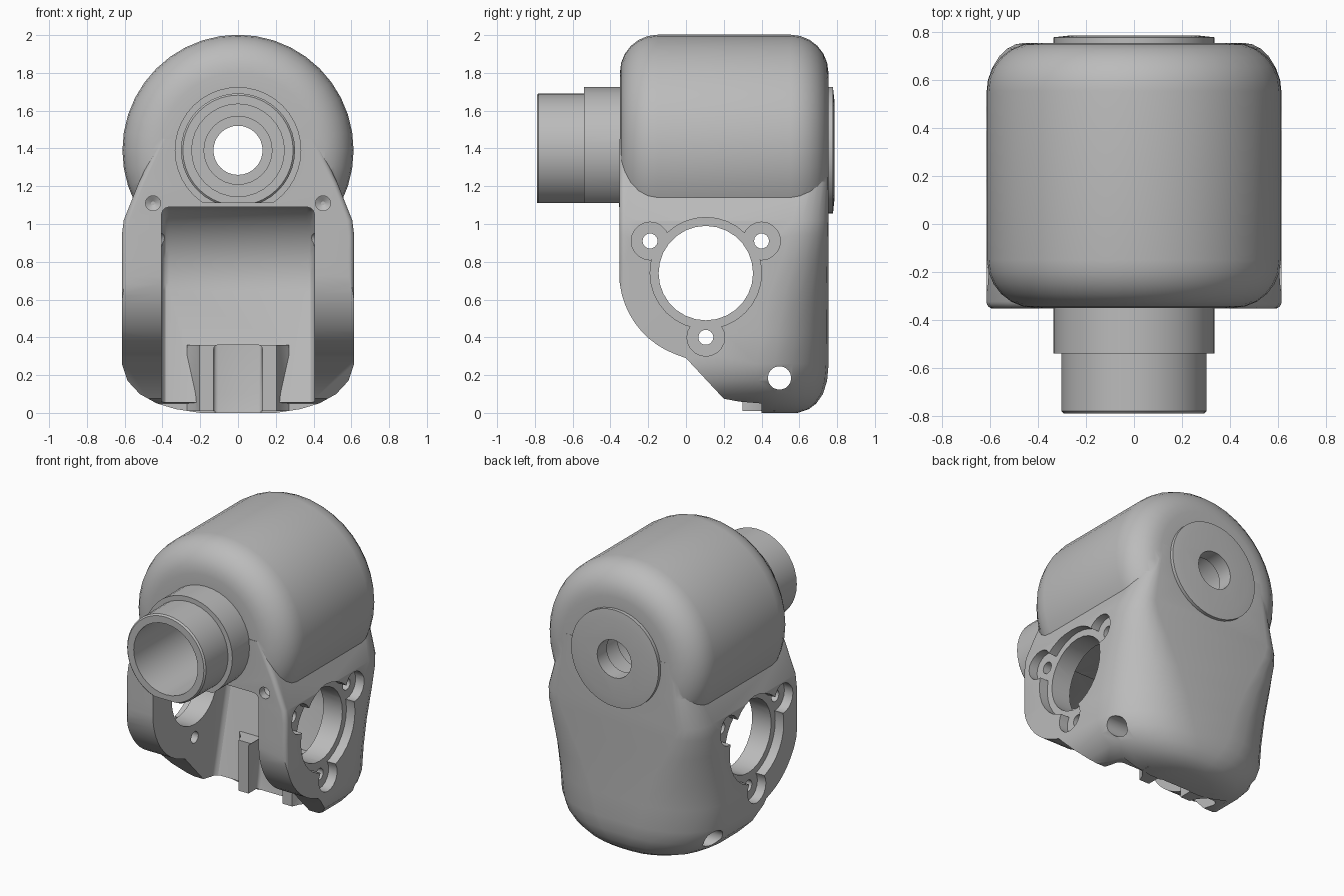
import bpy, bmesh
from math import sin, cos, pi, radians

old = bpy.data.objects.get("Cube")
if old:
    bpy.data.objects.remove(old, do_unlink=True)

grey = bpy.data.materials.new("plain_grey")
grey.use_nodes = True
grey.diffuse_color = (0.5, 0.5, 0.5, 1)
grey.node_tree.nodes["Principled BSDF"].inputs["Base Color"].default_value = (0.5, 0.5, 0.5, 1)

BARREL_Z = 1.39            # axis of the round housing
PIVOT = (0.105, 0.74)      # y, z of the side opening


def loft(name, rings, edge_bevel=0):
    """Skin a row of equal rings and cap both ends."""
    bm = bmesh.new()
    rows = [[bm.verts.new(p) for p in ring] for ring in rings]
    n = len(rows[0])
    for a, b in zip(rows, rows[1:]):
        for i in range(n):
            j = (i + 1) % n
            bm.faces.new((a[i], a[j], b[j], b[i]))
    caps = [bm.faces.new(rows[0]), bm.faces.new(rows[-1])]
    bmesh.ops.recalc_face_normals(bm, faces=bm.faces)
    if edge_bevel:
        edges = [e for f in caps for e in f.edges]
        bmesh.ops.bevel(bm, geom=edges, offset=edge_bevel, segments=3,
                        profile=0.5, affect='EDGES')
    mesh = bpy.data.meshes.new(name)
    bm.to_mesh(mesh)
    bm.free()
    mesh.materials.append(grey)
    ob = bpy.data.objects.new(name, mesh)
    bpy.context.collection.objects.link(ob)
    return ob


def prism(name, outline, x0, x1, bevel=0):
    """Extrude a (y, z) outline across x."""
    return loft(name, [[(x, y, z) for y, z in outline] for x in (x0, x1)], bevel)


def arc(c, r, a0, a1, n):
    return [(c[0] + r * cos(radians(a0 + (a1 - a0) * i / n)),
             c[1] + r * sin(radians(a0 + (a1 - a0) * i / n))) for i in range(n + 1)]


def disc_x(y, z, r, x0, x1, n=24):
    return prism("cutter", arc((y, z), r, 0, 360 - 360 / n, n - 1), x0, x1)


def turned(name, profile, n=40, x=0, z=BARREL_Z):
    """Turn a (y, radius) profile round an axis along y."""
    return loft(name, [[(x + r * cos(2 * pi * i / n), y, z + r * sin(2 * pi * i / n))
                        for i in range(n)] for y, r in profile])


def combine(target, tool, operation='DIFFERENCE'):
    mod = target.modifiers.new("combine", 'BOOLEAN')
    mod.operation, mod.solver, mod.object = operation, 'EXACT', tool
    bpy.context.view_layer.objects.active = target
    bpy.ops.object.modifier_apply(modifier=mod.name)
    bpy.data.objects.remove(tool, do_unlink=True)


def section(z, w, back, rx, ry):
    """Rounded outline of the lower body: wide soft corners at the back."""
    front, pts = -0.353, []
    for sx, sy, start in ((1, 1, 0), (-1, 1, 90), (-1, -1, 180), (1, -1, 270)):
        ax, ay = (rx, ry) if sy > 0 else (0.03, 0.03)
        cx, cy = sx * (w - ax), (back - ay if sy > 0 else front + ay)
        for i in range(7):
            a = radians(start + 15 * i)
            pts.append((cx + ax * cos(a), cy + ay * sin(a), z))
    return pts


# Lower body, tapering into the barrel above
levels = [(0.0, .20, .59, .17, .13), (.02, .33, .65, .29, .22), (.05, .43, .69, .37, .29),
          (.10, .52, .725, .44, .34), (.17, .585, .747, .47, .37), (.26, .615, .755, .46, .38),
          (.42, .615, .755, .42, .36), (.60, .615, .755, .35, .32), (.80, .615, .755, .25, .25),
          (.94, .615, .755, .18, .21), (1.02, .605, .755, .15, .19),
          (1.22, .525, .755, .10, .12), (1.45, .415, .755, .03, .03)]
housing = loft("gear_housing", [section(*lv) for lv in levels])

# Round barrel with soft rims, front tube and rear boss
soft_front = arc((-.15, .412), .2, 180, 90, 6)
soft_back = arc((.554, .412), .2, 90, 0, 6)
tube = [(-.79, .292), (-.78, .302), (-.54, .302), (-.54, .335), (-.35, .335)]
boss = [(.754, .335), (.778, .335), (.785, .27)]
combine(housing, turned("barrel", tube + soft_front + soft_back + boss), 'UNION')

# Underside of the arms, following the side opening
under = [(-1, .74)] + arc(PIVOT, .459, 180, 250, 10) + \
        [(0, .29), (.2, .075), (.28, .06), (.4, .05), (.4, -.2), (-1, -.2)]
combine(housing, prism("underside", under, -1, 1))

# Flat beneath the front tube
combine(housing, prism("tube_flat", [(-1, .5), (-1, 1.11), (-.354, 1.11), (-.354, .5)], -1, 1))

# Cavity between the arms: round back wall running into a sloping floor
cavity = [(-1, 1.09)] + arc(PIVOT, .39, 63.8, -14, 12) + [(.30, -.1), (-1, -.1)]
combine(housing, prism("cavity", cavity, -.405, .405, .04))

# Two ribs flaring outwards, and the slot between them
for s in (-1, 1):
    rings = [[(s * x, y, z) for y, z in ((f, .01), (f, .36), (.47, .36), (.47, .01))]
             for x, f in ((.11, .3), (.205, .3), (.225, .35), (.27, .4))]
    combine(housing, loft("rib", rings), 'UNION')
slot = [(0, -.1), (0, .36), (.43, .36), (.425, .1), (.39, -.1)]
combine(housing, prism("slot", slot, -.13, .13, .025))

# Stepped bore through the barrel
bore = [(-1, .245), (.5, .245), (.5, .18), (.68, .18), (.68, .13), (1, .13)]
combine(housing, turned("bore", bore, 32))

# Side openings, lobed recesses and screw holes
screws = [(-.19, .91), (.4, .91), (.105, .40)]
for s in (-1, 1):
    combine(housing, disc_x(*PIVOT, .25, s * .3, s * .8, 28))
    combine(housing, disc_x(*PIVOT, .295, s * .55, s * .8, 32))
    for y, z in screws:
        combine(housing, disc_x(y, z, .1, s * .55, s * .8, 20))
        combine(housing, disc_x(y, z, .04, s * .38, s * .8, 14))

# Cross pin hole and blind holes in the front
combine(housing, disc_x(.495, .185, .062, -1, 1, 18))
for s in (-1, 1):
    combine(housing, turned("front_hole", [(-.6, .04), (-.3, .04), (-.28, .01)], 14, s * .45, 1.11))

# Smooth curved skin, crisp edges
bpy.ops.object.select_all(action='DESELECT')
housing.select_set(True)
bpy.context.view_layer.objects.active = housing
bpy.ops.object.shade_smooth_by_angle(angle=radians(30))
